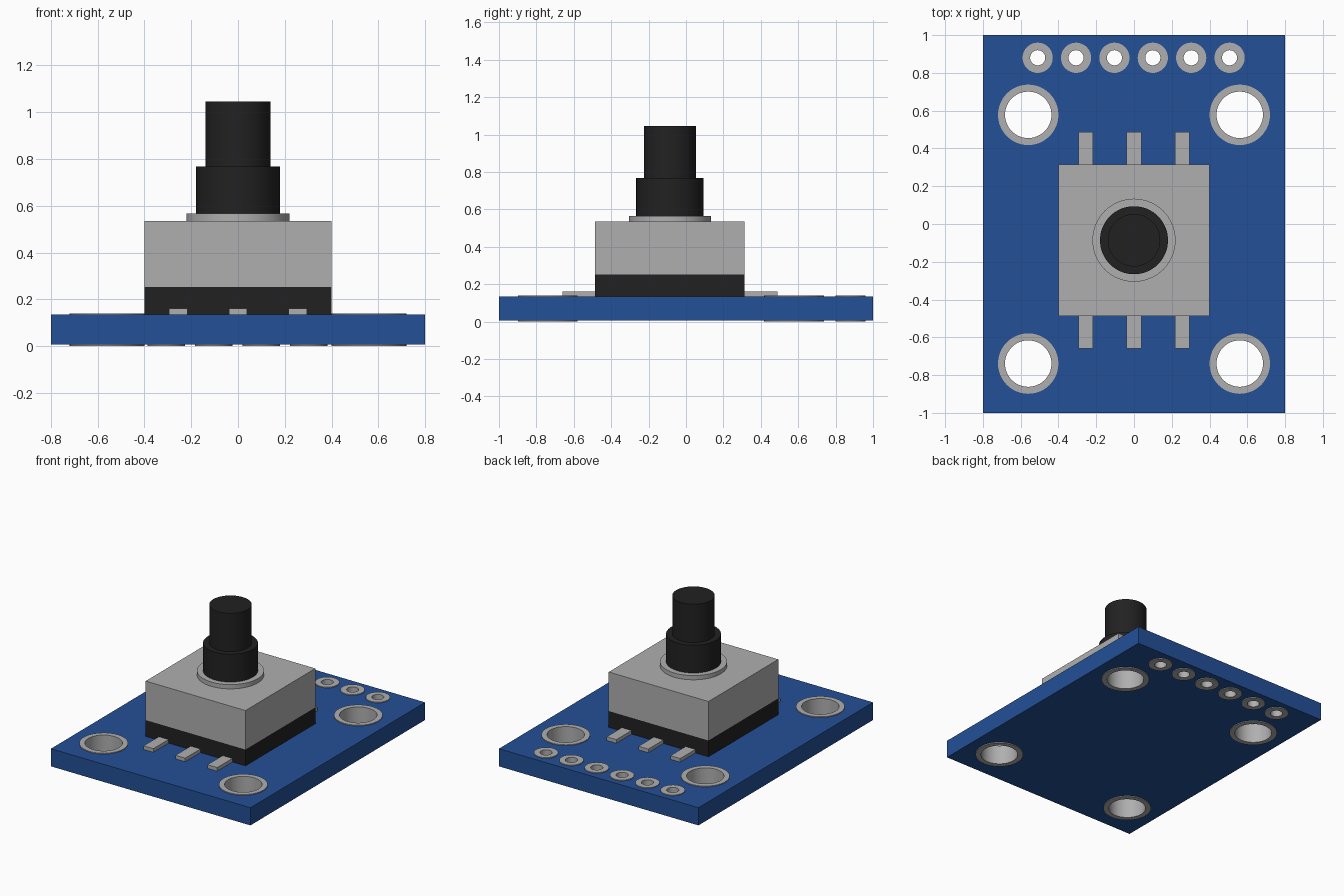
import bpy, bmesh, math
from mathutils import Matrix, Vector

if "Cube" in bpy.data.objects:
    bpy.data.objects.remove(bpy.data.objects["Cube"])


def material(name, rgb):
    m = bpy.data.materials.new(name)
    m.diffuse_color = (*rgb, 1)
    m.use_nodes = True
    m.node_tree.nodes["Principled BSDF"].inputs["Base Color"].default_value = m.diffuse_color
    return m


BLUE = material("board blue", (0.0168, 0.079, 0.31))
GREY = material("metal grey", (0.43, 0.43, 0.43))
BLACK = material("plastic black", (0.0155, 0.0155, 0.0155))

Z0, Z1, TOP = 0.006, 0.134, 0.14      # board bottom, board top, eyelet top
CY = -0.086                           # switch centre in y


def finish(name, bm, mat, smooth=False):
    bmesh.ops.recalc_face_normals(bm, faces=bm.faces)
    me = bpy.data.meshes.new(name)
    bm.to_mesh(me)
    bm.free()
    ob = bpy.data.objects.new(name, me)
    bpy.context.collection.objects.link(ob)
    me.materials.append(mat)
    if smooth:
        bpy.ops.object.select_all(action='DESELECT')
        ob.select_set(True)
        bpy.context.view_layer.objects.active = ob
        bpy.ops.object.shade_smooth_by_angle(angle=math.radians(35))
    return ob


def box(name, lo, hi, mat):
    lo, hi = Vector(lo), Vector(hi)
    bm = bmesh.new()
    bmesh.ops.create_cube(bm, size=1, matrix=Matrix.Translation((lo + hi) / 2)
                          @ Matrix.Diagonal((*(hi - lo), 1)))
    return finish(name, bm, mat)


def cylinder(name, r, z0, z1, mat):
    bm = bmesh.new()
    bmesh.ops.create_cone(bm, cap_ends=True, segments=64, radius1=r, radius2=r,
                          depth=z1 - z0,
                          matrix=Matrix.Translation((0, CY, (z0 + z1) / 2)))
    return finish(name, bm, mat, True)


def circle(x, y, r, n=48):
    return [(x + r * math.cos(2 * math.pi * i / n),
             y + r * math.sin(2 * math.pi * i / n)) for i in range(n)]


def eyelet(name, x, y, ro, ri, n=48):
    # Flanged tube: closed profile swept around the hole axis
    rb = ri + 0.004
    profile = [(ro, 0), (ro, Z0), (rb, Z0), (rb, Z1),
               (ro, Z1), (ro, TOP), (ri, TOP), (ri, 0)]
    bm = bmesh.new()
    loops = [[bm.verts.new((px, py, z)) for px, py in circle(x, y, r, n)]
             for r, z in profile]
    for k, a in enumerate(loops):
        b = loops[(k + 1) % len(loops)]
        for i in range(n):
            j = (i + 1) % n
            bm.faces.new((a[i], a[j], b[j], b[i]))
    return finish(name, bm, GREY, True)


# Hole list: x, y, outer radius, inner radius
mounts = [(sx * 0.56, y, 0.16, 0.123) for sx in (-1, 1) for y in (-0.739, 0.578)]
pins = [((i - 2.5) * 0.2032 - 0.002, 0.88, 0.08, 0.04) for i in range(6)]

# Circuit board: filled outline with holes, extruded
cu = bpy.data.curves.new("board_outline", 'CURVE')
cu.dimensions = '2D'
cu.fill_mode = 'BOTH'
cu.extrude = (Z1 - Z0) / 2
outlines = [[(-0.8, -1), (0.8, -1), (0.8, 1), (-0.8, 1)]]
outlines += [circle(x, y, ri + 0.004) for x, y, ro, ri in mounts + pins]
for pts in outlines:
    sp = cu.splines.new('POLY')
    sp.points.add(len(pts) - 1)
    for p, (x, y) in zip(sp.points, pts):
        p.co = (x, y, 0, 1)
    sp.use_cyclic_u = True
outline = bpy.data.objects.new("board_outline", cu)
bpy.context.collection.objects.link(outline)
bpy.context.view_layer.update()
flat = outline.evaluated_get(bpy.context.evaluated_depsgraph_get()).to_mesh()
bm = bmesh.new()
bm.from_mesh(flat)
bmesh.ops.remove_doubles(bm, verts=bm.verts, dist=1e-5)
bmesh.ops.translate(bm, verts=bm.verts, vec=(0, 0, (Z0 + Z1) / 2))
for f in bm.faces:
    f.smooth = False
    f.material_index = 0
bpy.data.objects.remove(outline)
finish("circuit_board", bm, BLUE)

# Plated holes
for i, h in enumerate(mounts):
    eyelet(f"mounting_eyelet_{i + 1}", *h)
for i, h in enumerate(pins):
    eyelet(f"pin_eyelet_{i + 1}", *h)

# Switch body
box("switch_base", (-0.4, CY - 0.4, Z1), (0.4, CY + 0.4, 0.252), BLACK)
box("switch_housing", (-0.4, CY - 0.4, 0.252), (0.4, CY + 0.4, 0.535), GREY)
cylinder("stem_collar", 0.22, 0.535, 0.566, GREY)
cylinder("stem_lower", 0.18, 0.566, 0.767, BLACK)
cylinder("stem_upper", 0.139, 0.767, 1.045, BLACK)

# Solder legs on front and back
for side, s in (("front", -1), ("back", 1)):
    for i, x in enumerate((-0.256, 0, 0.256)):
        ya, yb = sorted((CY + s * 0.4, CY + s * 0.574))
        box(f"{side}_leg_{i + 1}", (x - 0.039, ya, Z1), (x + 0.039, yb, 0.16), GREY)
